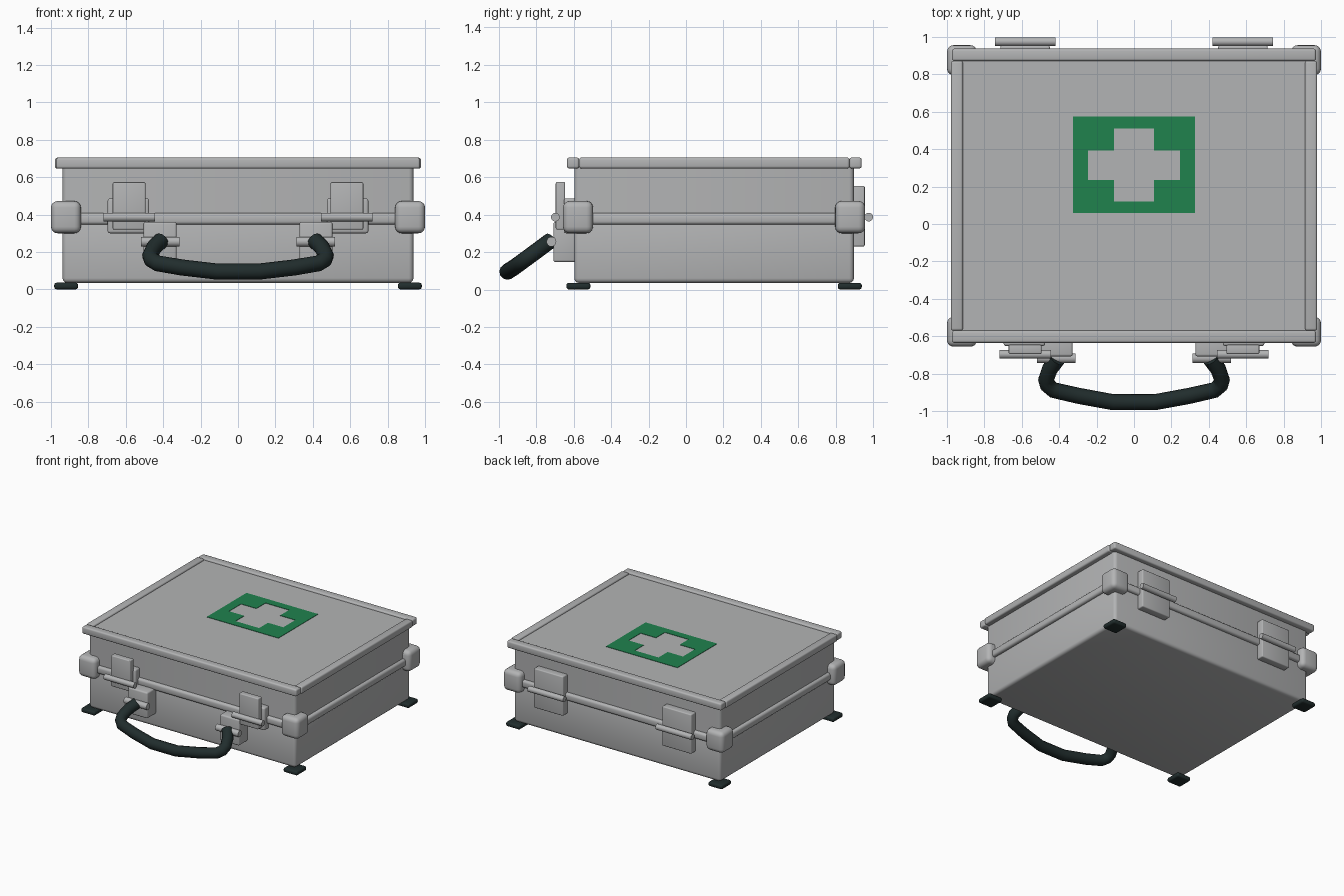
import bpy, bmesh, math
from mathutils import Vector

if "Cube" in bpy.data.objects:
    bpy.data.objects.remove(bpy.data.objects["Cube"])


def material(name, rgb):
    m = bpy.data.materials.new(name)
    m.diffuse_color = (*rgb, 1)
    m.use_nodes = True
    m.node_tree.nodes["Principled BSDF"].inputs["Base Color"].default_value = m.diffuse_color
    return m


GREY = material("metal grey", (0.45, 0.455, 0.46))
GREEN = material("first aid green", (0.014, 0.225, 0.076))
DARK = material("dark rubber", (0.015, 0.026, 0.026))


def finish(name, bm, mat):
    bmesh.ops.recalc_face_normals(bm, faces=bm.faces[:])
    me = bpy.data.meshes.new(name)
    bm.to_mesh(me)
    bm.free()
    me.materials.append(mat)
    ob = bpy.data.objects.new(name, me)
    bpy.context.collection.objects.link(ob)
    return ob


def box(name, x, y, z, mat=GREY, bevel=0.01, seg=3):
    """Bevelled box from (min, max) ranges."""
    bm = bmesh.new()
    bmesh.ops.create_cube(bm, size=1)
    for v in bm.verts:
        v.co = Vector([(r[0] + r[1]) / 2 + c * (r[1] - r[0]) for r, c in zip((x, y, z), v.co)])
    if bevel:
        bmesh.ops.bevel(bm, geom=bm.edges[:], offset=bevel, segments=seg, profile=0.5, affect='EDGES')
    return finish(name, bm, mat)


def rod(name, x, y, z, r):
    """Round pin lying along x."""
    bm = bmesh.new()
    bmesh.ops.create_cone(bm, cap_ends=True, segments=20, radius1=r, radius2=r, depth=x[1] - x[0])
    for v in bm.verts:
        v.co = Vector((v.co.z + (x[0] + x[1]) / 2, v.co.x + y, v.co.y + z))
    return finish(name, bm, GREY)


def side(s, a, b):
    """Range a..b mirrored to the chosen x side."""
    return (a, b) if s > 0 else (-b, -a)


# case halves
box("case_base", (-0.938, 0.938), (-0.596, 0.896), (0.035, 0.376), bevel=0.025)
bm = bmesh.new()
bmesh.ops.create_cube(bm, size=1)
for v in bm.verts:
    v.co = Vector((v.co.x * 1.876, 0.15 + v.co.y * 1.492, 0.533 + v.co.z * 0.314))
upright = [e for e in bm.edges if abs(e.verts[0].co.z - e.verts[1].co.z) > 0.1]
bmesh.ops.bevel(bm, geom=upright, offset=0.025, segments=3, profile=0.5, affect='EDGES')
finish("case_lid", bm, GREY)

# rim around the lid
for tag, y in (("front", (-0.635, -0.57)), ("back", (0.872, 0.937))):
    box("lid_rim_" + tag, (-0.973, 0.973), y, (0.646, 0.704), bevel=0.012)
for s, tag in ((-1, "left"), (1, "right")):
    box("lid_rim_" + tag, side(s, 0.915, 0.979), (-0.57, 0.872), (0.646, 0.704), bevel=0.012)

# rounded strip along the seam
for tag, y in (("front", (-0.622, -0.57)), ("back", (0.87, 0.922))):
    box("seam_strip_" + tag, (-0.93, 0.93), y, (0.346, 0.407), bevel=0.018)
for s, tag in ((-1, "left"), (1, "right")):
    box("seam_strip_" + tag, side(s, 0.91, 0.964), (-0.59, 0.89), (0.346, 0.407), bevel=0.018)

for s, tag in ((-1, "left"), (1, "right")):
    # corner guards and feet
    for fb, yc, yf in (("front", (-0.656, -0.496), (-0.638, -0.51)),
                       ("back", (0.796, 0.956), (0.81, 0.938))):
        box(f"corner_guard_{fb}_{tag}", side(s, 0.84, 1.0), yc, (0.3, 0.472), bevel=0.035, seg=4)
        box(f"foot_{fb}_{tag}", side(s, 0.855, 0.983), yf, (0.0, 0.036), DARK, 0.014)

    # front latch
    box("latch_base_" + tag, side(s, 0.475, 0.697), (-0.652, -0.59), (0.3, 0.486), bevel=0.012)
    box("latch_flap_" + tag, side(s, 0.495, 0.67), (-0.695, -0.645), (0.32, 0.573), bevel=0.007)
    rod("latch_pin_" + tag, side(s, 0.445, 0.718), -0.697, 0.386, 0.023)

    # handle mount
    box("handle_mount_" + tag, side(s, 0.328, 0.505), (-0.708, -0.59), (0.146, 0.36), bevel=0.012)
    rod("handle_pin_" + tag, side(s, 0.313, 0.519), -0.718, 0.255, 0.026)

    # back hinge
    box("hinge_plate_" + tag, side(s, 0.45, 0.715), (0.89, 0.954), (0.23, 0.553), bevel=0.008)
    rod("hinge_pin_" + tag, side(s, 0.42, 0.743), 0.975, 0.386, 0.023)

# green label with the cross left open
xs = (-0.325, -0.247, -0.108, 0.108, 0.247, 0.325)
ys = (0.06, 0.12, 0.235, 0.393, 0.511, 0.575)
cross = {(1, 2), (2, 2), (3, 2), (2, 1), (2, 3)}
bm = bmesh.new()
grid = [[bm.verts.new((x, y, 0.693)) for y in ys] for x in xs]
for i in range(5):
    for j in range(5):
        if (i, j) not in cross:
            bm.faces.new((grid[i][j], grid[i + 1][j], grid[i + 1][j + 1], grid[i][j + 1]))
bmesh.ops.delete(bm, geom=[v for v in bm.verts if not v.link_faces], context='VERTS')
ext = bmesh.ops.extrude_face_region(bm, geom=bm.faces[:], use_keep_orig=True)
for v in [g for g in ext["geom"] if isinstance(g, bmesh.types.BMVert)]:
    v.co.z = 0.689
finish("first_aid_label", bm, GREEN)

# carrying handle: swept tube along a mirrored path
half = [(0.41, -0.722, 0.262), (0.45, -0.775, 0.222), (0.47, -0.832, 0.18), (0.462, -0.862, 0.158),
        (0.43, -0.888, 0.139), (0.3, -0.918, 0.117), (0.11, -0.953, 0.095)]
path = [(-x, y, z) for x, y, z in half] + half[::-1]
cu = bpy.data.curves.new("handle_path", 'CURVE')
cu.dimensions = '3D'
cu.bevel_depth = 0.043
cu.bevel_resolution = 4
cu.use_fill_caps = True
sp = cu.splines.new('POLY')
sp.points.add(len(path) - 1)
for p, co in zip(sp.points, path):
    p.co = (*co, 1)
cu.materials.append(DARK)
handle = bpy.data.objects.new("carrying_handle", cu)
bpy.context.collection.objects.link(handle)
bpy.ops.object.select_all(action='DESELECT')
handle.select_set(True)
bpy.context.view_layer.objects.active = handle
bpy.ops.object.convert(target='MESH')

# smooth shading with sharp edges kept
bpy.ops.object.select_all(action='SELECT')
bpy.ops.object.shade_smooth_by_angle(angle=math.radians(35))
